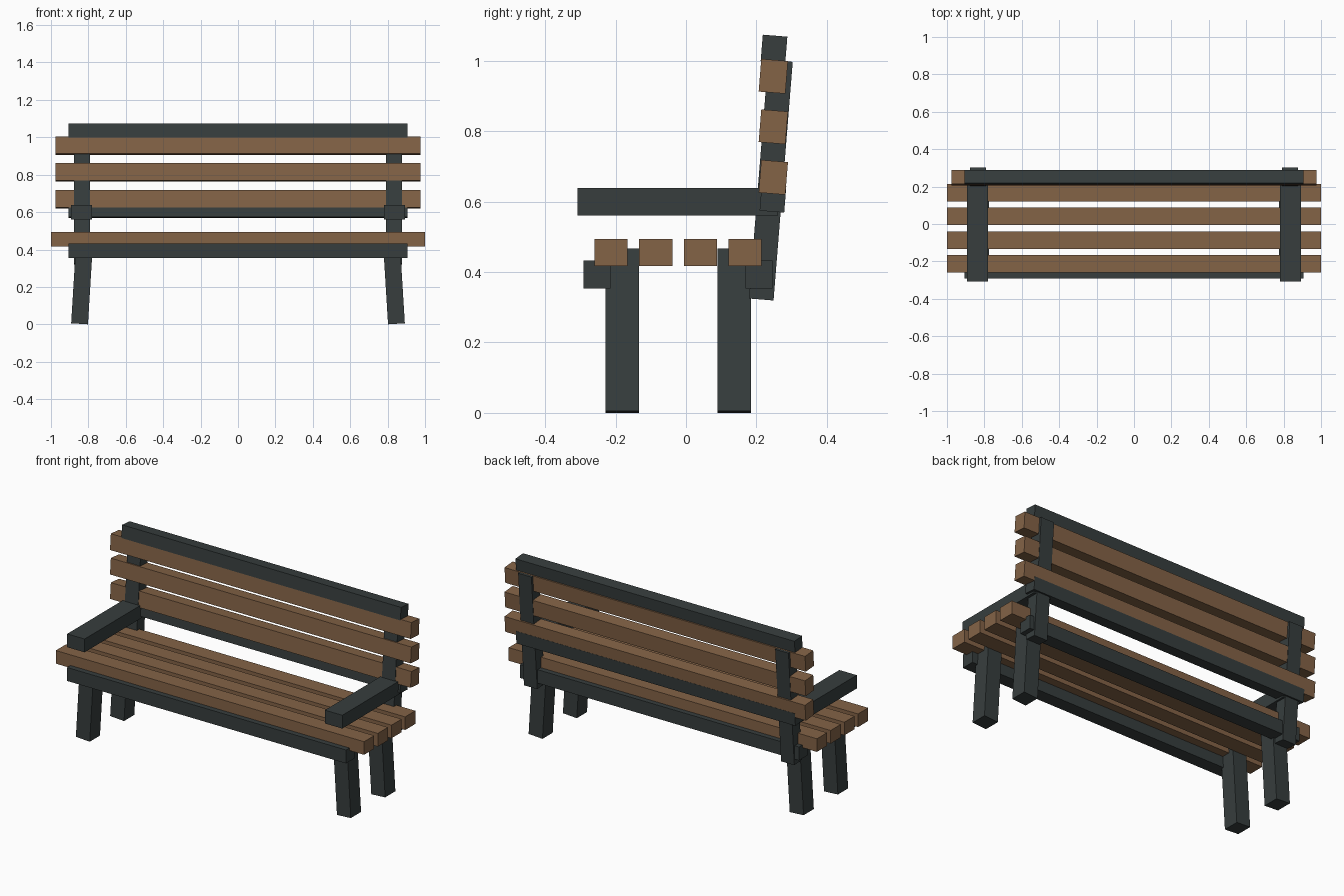
import bpy
from math import radians

if "Cube" in bpy.data.objects:
    bpy.data.objects.remove(bpy.data.objects["Cube"])


def material(name, rgb):
    m = bpy.data.materials.new(name)
    m.diffuse_color = (*rgb, 1)
    m.use_nodes = True
    m.node_tree.nodes["Principled BSDF"].inputs["Base Color"].default_value = m.diffuse_color
    return m


WOOD = material("brown_wood", (0.23, 0.125, 0.062))
IRON = material("dark_iron", (0.038, 0.048, 0.048))


def box(name, centre, size, mat, rot=(0, 0, 0)):
    bpy.ops.mesh.primitive_cube_add(size=1, location=centre,
                                    rotation=[radians(a) for a in rot])
    ob = bpy.context.object
    ob.name = name
    ob.scale = size
    ob.data.materials.append(mat)
    return ob


LEAN = (-4.6, 0, 0)

# Seat slats
for i in range(4):
    box(f"seat_slat_{i + 1}", (0, -0.213 + 0.127 * i, 0.456), (2.0, 0.094, 0.077), WOOD)

# Backrest slats, each leaning back
for i in range(3):
    box(f"back_slat_{i + 1}", (0, 0.248, 0.669 + 0.1435 * i), (1.95, 0.076, 0.093), WOOD, LEAN)

# Rails under the seat
box("front_seat_rail", (0, -0.253, 0.393), (1.81, 0.077, 0.079), IRON)
box("back_seat_rail", (0, 0.207, 0.393), (1.81, 0.077, 0.079), IRON)

# Rails above and below the backrest
box("top_back_rail", (0, 0.25, 1.034), (1.81, 0.07, 0.075), IRON, LEAN)
box("lower_back_rail", (0, 0.247, 0.609), (1.81, 0.07, 0.075), IRON, LEAN)

# Legs, posts and armrests on both sides
for side, s in (("left", -1), ("right", 1)):
    for name, y in (("front_leg", -0.181), ("back_leg", 0.137)):
        box(f"{name}_{side}", (s * 0.833, y, 0.2335), (0.09, 0.095, 0.462), IRON,
            (0, -s * 3.5, 0))
    box(f"back_post_{side}", (s * 0.834, 0.241, 0.661), (0.086, 0.07, 0.68), IRON, LEAN)
    box(f"armrest_{side}", (s * 0.836, -0.023, 0.6), (0.113, 0.57, 0.078), IRON)
